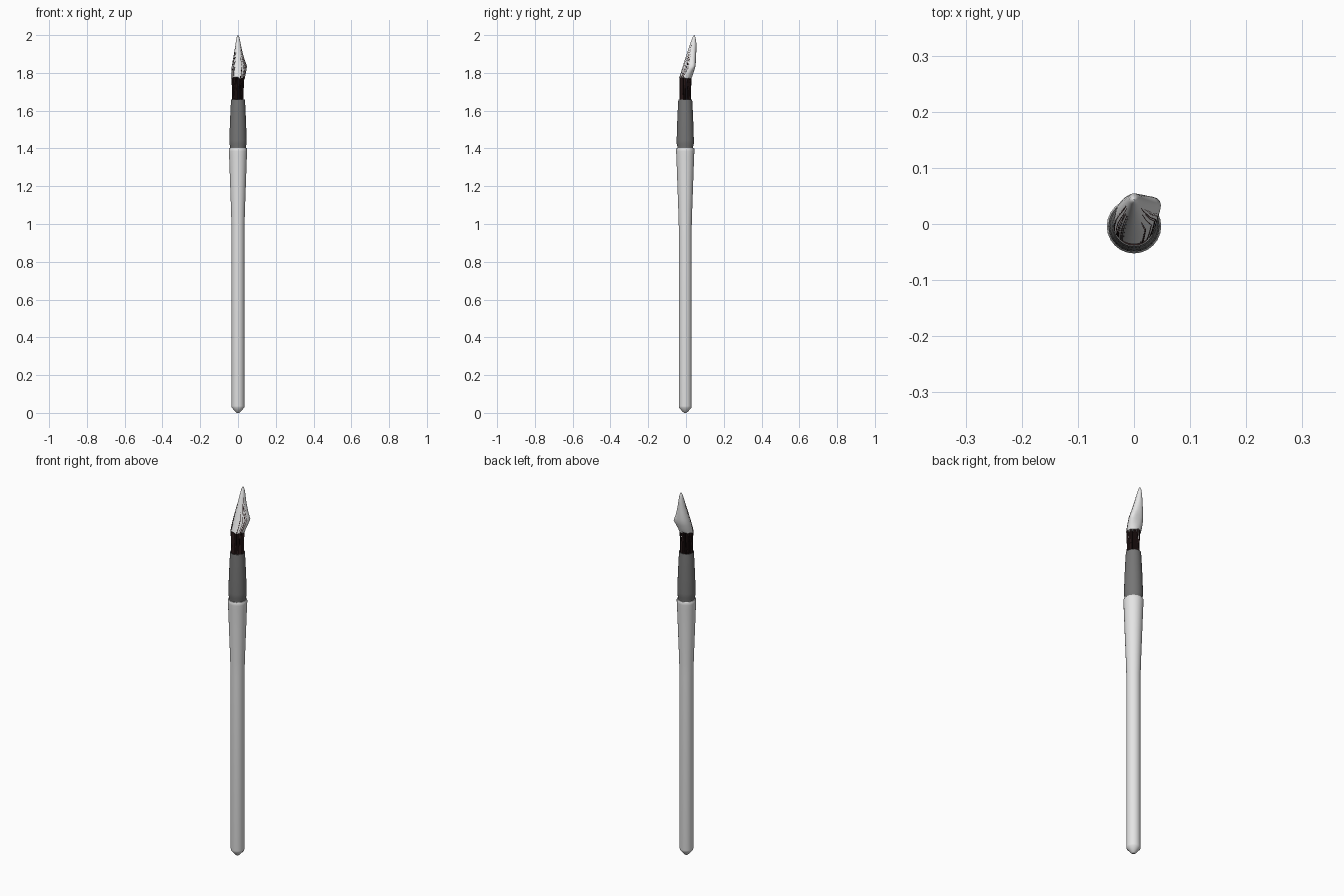
import bpy, bmesh, math, random
from mathutils import Vector

if "Cube" in bpy.data.objects:
    bpy.data.objects.remove(bpy.data.objects["Cube"])

random.seed(4)
CY = -0.004  # the handle axis sits slightly forward


def material(name, rgb):
    m = bpy.data.materials.new(name)
    m.diffuse_color = (*rgb, 1)
    m.use_nodes = True
    m.node_tree.nodes["Principled BSDF"].inputs["Base Color"].default_value = m.diffuse_color
    return m


WOOD = material("pale_handle", (0.78, 0.78, 0.78))
METAL = material("dark_grey_ferrule", (0.18, 0.18, 0.18))
HAIR = material("dark_bristle", (0.022, 0.010, 0.010))
PAINT = material("white_paint", (0.80, 0.80, 0.80))


def finish(bm, name, mats, angle=35):
    bmesh.ops.recalc_face_normals(bm, faces=bm.faces)
    me = bpy.data.meshes.new(name)
    bm.to_mesh(me)
    bm.free()
    for m in mats:
        me.materials.append(m)
    ob = bpy.data.objects.new(name, me)
    bpy.context.collection.objects.link(ob)
    bpy.ops.object.select_all(action='DESELECT')
    ob.select_set(True)
    bpy.context.view_layer.objects.active = ob
    bpy.ops.object.shade_smooth_by_angle(angle=math.radians(angle))
    return ob


def loft(bm, rings):
    """Skin closed rings of points and cap both ends."""
    vs = [[bm.verts.new(p) for p in r] for r in rings]
    n = len(vs[0])
    for a, b in zip(vs, vs[1:]):
        for i in range(n):
            j = (i + 1) % n
            bm.faces.new((a[i], a[j], b[j], b[i]))
    bm.faces.new(vs[0][::-1])
    bm.faces.new(vs[-1])


def turned(name, profile, mats, n=24):
    bm = bmesh.new()
    loft(bm, [[(r * math.cos(math.tau * i / n), CY + r * math.sin(math.tau * i / n), z)
               for i in range(n)] for r, z in profile])
    return finish(bm, name, mats)


# Handle: pointed end, long straight shaft, flared top
turned("handle", [(0.006, 0), (0.014, 0.006), (0.033, 0.028), (0.034, 0.036), (0.034, 0.98),
                  (0.037, 1.08), (0.042, 1.22), (0.047, 1.36), (0.0485, 1.385),
                  (0.0485, 1.397), (0.046, 1.402)], [WOOD])

# Ferrule: necked foot, tapering sleeve, with a dark bristle bed on top
ferrule = turned("ferrule", [(0.042, 1.398), (0.042, 1.412), (0.0455, 1.425), (0.0455, 1.445),
                             (0.043, 1.53), (0.039, 1.62), (0.0365, 1.66),
                             (0.034, 1.66), (0.034, 1.65)], [METAL, HAIR])
for p in ferrule.data.polygons:
    if p.center.z < 1.651 and p.normal.z > 0.9 and p.center.z > 1.64:
        p.material_index = 1

# Tip sections: z, x min, x max, y min, y max
SECT = [(1.64, -.032, .032, -.036, .028), (1.70, -.031, .031, -.035, .028),
        (1.775, -.036, .036, -.036, .031), (1.80, -.036, .042, -.028, .040),
        (1.835, -.033, .048, -.017, .050), (1.87, -.027, .035, -.006, .0535),
        (1.92, -.018, .021, .011, .0545), (1.96, -.012, .013, .024, .0545),
        (1.985, -.008, .008, .034, .051), (1.996, -.004, .004, .038, .047),
        (2.0, -.001, .001, .042, .044)]


def section(z):
    for a, b in zip(SECT, SECT[1:]):
        if z <= b[0]:
            t = (z - a[0]) / (b[0] - a[0])
            return [p + (q - p) * t for p, q in zip(a[1:], b[1:])]
    return SECT[-1][1:]


def tip_point(z, ang, k=1.0):
    x0, x1, y0, y1 = section(z)
    cx = 0.0
    c, s = math.cos(ang), math.sin(ang)
    x = (x1 if c > 0 else -x0) * c
    # raise the wide right edge toward the back so it forms a ridge
    ridge = max(0, x1 + x0) * 1.1 * max(0, c) ** 2
    y = (y0 + y1) / 2 + (y1 - y0) / 2 * s
    mid = (y0 + y1) / 2
    return Vector((cx + x * k, mid + (y + ridge - mid) * k, z))


# Paint blob on the brush tip, with a ragged lower rim
bm = bmesh.new()
n = 24
levels = [1.775, 1.787, 1.80, 1.82, 1.835, 1.852, 1.87, 1.895, 1.92, 1.94,
          1.96, 1.975, 1.985, 1.996, 2.0]
rings = [[tip_point(z, math.tau * i / n) for i in range(n)] for z in levels]
for p in rings[0]:
    p.z += random.uniform(-0.006, 0.004)
loft(bm, rings)
finish(bm, "paint_blob", [PAINT], 50)

# Bristles: thin strands following the bent tip, a few breaking the front surface
bm = bmesh.new()
for i in range(130):
    ang = random.uniform(0, math.tau)
    k = 0.96 * math.sqrt(random.random())
    top = random.uniform(1.80, 1.90)
    if i % 5 == 0:  # strands showing through the paint at the front
        ang = random.choice([random.uniform(3.3, 4.2), random.uniform(5.1, 5.9)])
        k = random.uniform(0.97, 1.0)
        top = random.uniform(1.86, 1.95)
    steps = [1.645, 1.70, 1.775, 1.80, 1.835, 1.87, 1.92]
    zs = [z for z in steps if z < top - 0.01] + [top]
    strand = []
    for j, z in enumerate(zs):
        r = 0.0017 * (1 - 0.7 * j / len(zs))
        c = tip_point(z, ang, k)
        strand.append([c + Vector((r * math.cos(a), r * math.sin(a), 0))
                       for a in (0.3, 2.4, 4.5)])
    loft(bm, strand)
finish(bm, "bristles", [HAIR])
